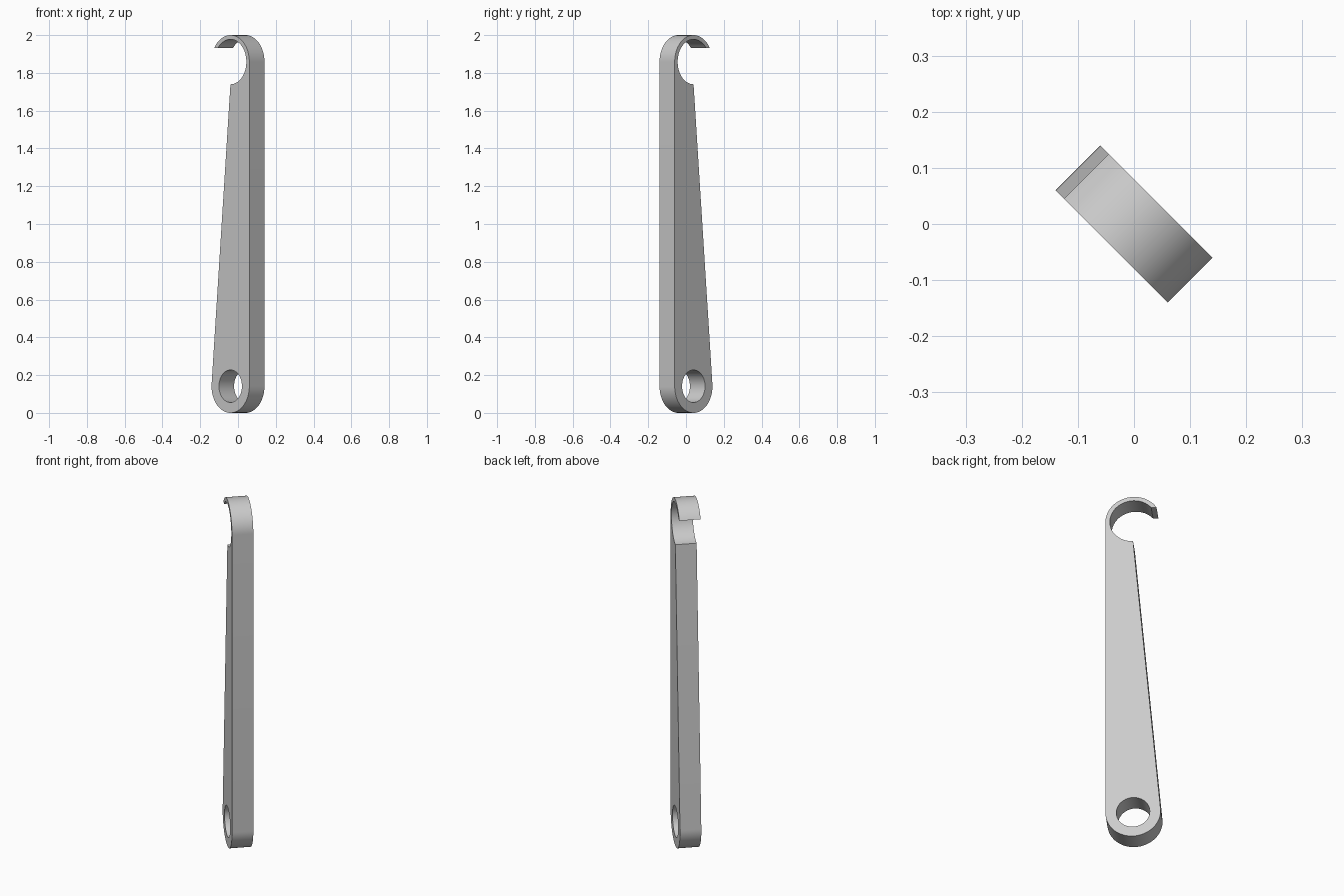
import bpy, bmesh
from math import sin, cos, asin, acos, pi, radians

if "Cube" in bpy.data.objects:
    bpy.data.objects.remove(bpy.data.objects["Cube"], do_unlink=True)

R = 0.1414            # outer radius of both ends
HOOK_R = 0.119        # inside radius of the hook
HOLE_R = 0.086        # pivot hole
LOW, HIGH = R, 2 - R  # heights of the two end centres
TIP_Z = 1.933         # flat end of the hook


def arc(cz, r, a0, a1, n):
    return [(r * cos(a0 + (a1 - a0) * i / n), cz + r * sin(a0 + (a1 - a0) * i / n))
            for i in range(n + 1)]


# Outline: round foot, straight edge, hook, hook mouth, tapered edge
tangent = pi / 2 + acos(R / (HIGH - HOOK_R - LOW))
outer_tip = pi - asin((TIP_Z - HIGH) / R)
inner_tip = pi - asin((TIP_Z - HIGH) / HOOK_R)
outline = (arc(LOW, R, tangent, 2 * pi, 40)
           + arc(HIGH, R, 0, outer_tip, 36)
           + arc(HIGH, HOOK_R, inner_tip, -pi / 2, 48))
hole = arc(LOW, HOLE_R, 0, 2 * pi, 56)[:-1]

# Flat filled profile extruded to the bar's thickness
curve = bpy.data.curves.new("hook_bar_profile", "CURVE")
curve.dimensions = "2D"
curve.fill_mode = "BOTH"
curve.extrude = 0.0566
for points in (outline, hole):
    spline = curve.splines.new("POLY")
    spline.points.add(len(points) - 1)
    for p, (x, y) in zip(spline.points, points):
        p.co = (x, y, 0, 1)
    spline.use_cyclic_u = True

profile = bpy.data.objects.new("hook_bar_profile", curve)
bpy.context.collection.objects.link(profile)
bpy.context.view_layer.update()
mesh = bpy.data.meshes.new_from_object(
    profile.evaluated_get(bpy.context.evaluated_depsgraph_get()))
bpy.data.objects.remove(profile, do_unlink=True)

# Weld caps to sides
bm = bmesh.new()
bm.from_mesh(mesh)
bmesh.ops.remove_doubles(bm, verts=bm.verts, dist=0.0001)
bmesh.ops.recalc_face_normals(bm, faces=bm.faces)
bm.to_mesh(mesh)
bm.free()

# Stand the bar upright, turned diagonally
bar = bpy.data.objects.new("hook_bar", mesh)
bar.rotation_euler = (radians(90), 0, radians(-45))
bpy.context.collection.objects.link(bar)

grey = bpy.data.materials.new("light_grey")
grey.use_nodes = True
grey.diffuse_color = (0.6, 0.6, 0.6, 1)
grey.node_tree.nodes["Principled BSDF"].inputs["Base Color"].default_value = (0.6, 0.6, 0.6, 1)
mesh.materials.clear()
mesh.materials.append(grey)
for f in mesh.polygons:
    f.material_index = 0

bpy.ops.object.select_all(action="DESELECT")
bar.select_set(True)
bpy.context.view_layer.objects.active = bar
bpy.ops.object.shade_smooth_by_angle(angle=radians(30))
